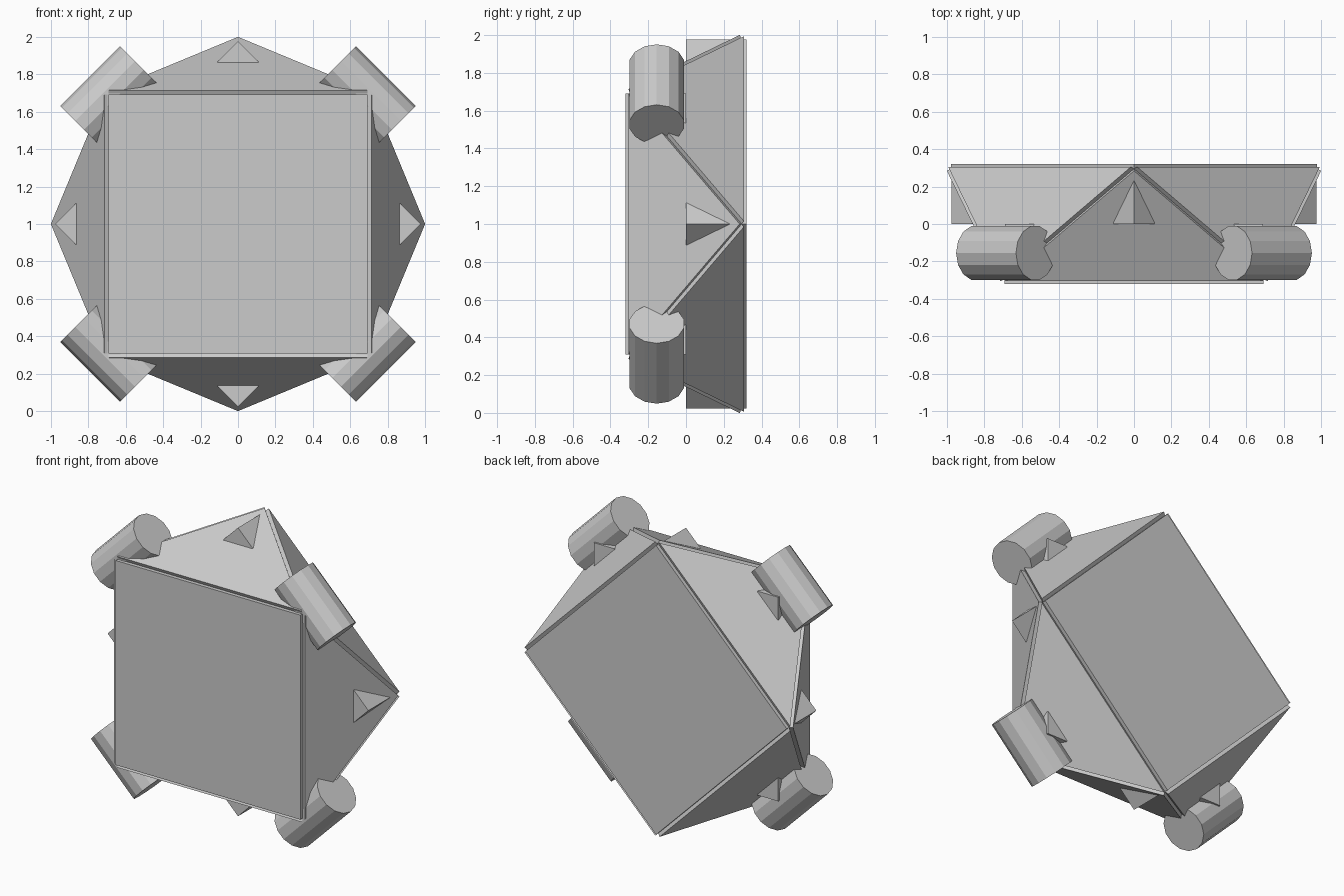
import bpy, bmesh
from math import sin, cos, pi
from mathutils import Vector

if "Cube" in bpy.data.objects:
    bpy.data.objects.remove(bpy.data.objects["Cube"])

R, H, D = 0.978, 0.295, 0.025      # core radius, half depth, panel thickness
MID = Vector((0, 0, 1))


def polar(r, a, y):
    return Vector((r * sin(a), y, 1 + r * cos(a)))


def hull(name, pts):
    """Closed convex solid around the points."""
    me = bpy.data.meshes.new(name)
    bm = bmesh.new()
    for p in pts:
        bm.verts.new(p)
    bmesh.ops.convex_hull(bm, input=bm.verts)
    bmesh.ops.dissolve_limit(bm, angle_limit=0.002, verts=bm.verts, edges=bm.edges)
    bmesh.ops.recalc_face_normals(bm, faces=bm.faces)
    bm.to_mesh(me)
    bm.free()
    ob = bpy.data.objects.new(name, me)
    bpy.context.collection.objects.link(ob)
    return ob


def prism(name, ring, offset):
    return hull(name, list(ring) + [p + offset for p in ring])


def panel(name, ring):
    """Raised plate sitting on one face of the core."""
    n = (ring[1] - ring[0]).cross(ring[2] - ring[0]).normalized()
    if n.dot(ring[0] - MID) < 0:
        n = -n
    prism(name, ring, n * D)


# Core: two squares turned 45 degrees against each other
front = [polar(R, pi / 4 + i * pi / 2, -H) for i in range(4)]
back = [polar(R, i * pi / 2, H) for i in range(4)]
hull("core", front + back)

# Raised plates on all ten faces
panel("front_panel", front)
panel("back_panel", back)
for i in range(4):
    panel("front_side_panel", [front[i - 1], front[i], back[i]])
    panel("back_side_panel", [back[i], back[(i + 1) % 4], front[i]])

# Wedge studs, alternating backward and forward around the rim
for k in range(8):
    a = k * pi / 4
    s = 1 if k % 2 == 0 else -1
    out = Vector((sin(a), 0, cos(a)))
    tan = Vector((cos(a), 0, -sin(a)))
    c = MID + out * 0.866
    ring = [c + out * 0.11, c + tan * 0.11, c - out * 0.11, c - tan * 0.11]
    prism("wedge_stud", ring, Vector((0, s * 0.3, 0)))

# Corner cylinders lying along the rim
for k in range(4):
    a = pi / 4 + k * pi / 2
    out = Vector((sin(a), 0, cos(a)))
    tan = Vector((cos(a), 0, -sin(a)))
    c = MID + out * 0.972 + Vector((0, -0.155, 0)) - tan * 0.226
    ring = [c + out * (0.147 * cos(t)) + Vector((0, 0.147 * sin(t), 0))
            for t in (j * 2 * pi / 14 for j in range(14))]
    prism("corner_cylinder", ring, tan * 0.452)
